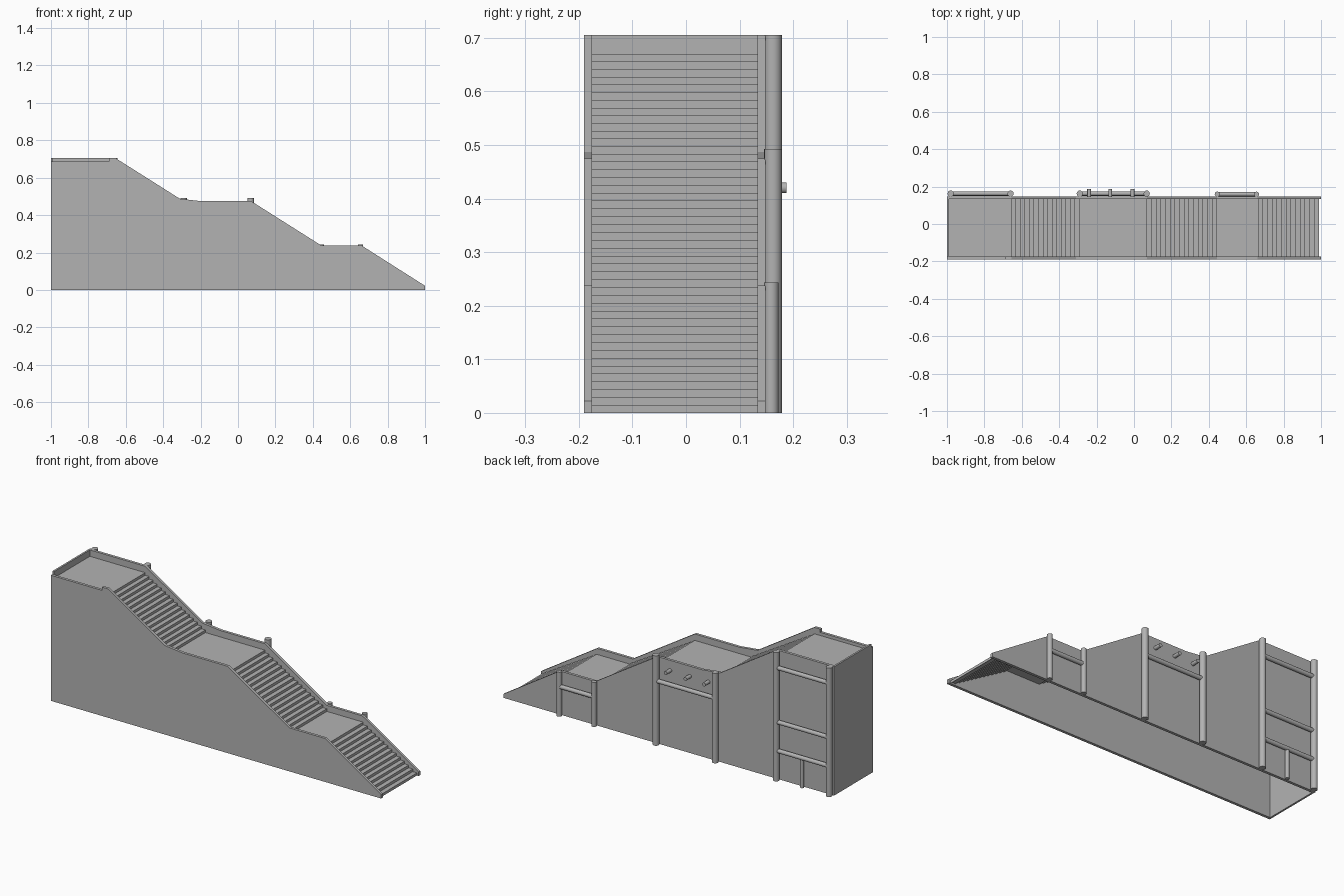
import bpy, bmesh
from mathutils import Vector

cube = bpy.data.objects.get("Cube")
if cube:
    bpy.data.objects.remove(cube, do_unlink=True)

grey = bpy.data.materials.new("plain grey")
grey.use_nodes = True
grey.diffuse_color = (0.45, 0.45, 0.45, 1)
grey.node_tree.nodes["Principled BSDF"].inputs["Base Color"].default_value = grey.diffuse_color


def finish(name, bm):
    bmesh.ops.recalc_face_normals(bm, faces=bm.faces[:])
    mesh = bpy.data.meshes.new(name)
    bm.to_mesh(mesh)
    bm.free()
    mesh.materials.append(grey)
    obj = bpy.data.objects.new(name, mesh)
    bpy.context.collection.objects.link(obj)
    return obj


def slab(name, profile, y0, y1):
    """Extrude an x-z outline from y0 to y1."""
    bm = bmesh.new()
    face = bm.faces.new([bm.verts.new((x, y0, z)) for x, z in profile])
    out = bmesh.ops.extrude_face_region(bm, geom=[face])
    verts = [g for g in out["geom"] if isinstance(g, bmesh.types.BMVert)]
    bmesh.ops.translate(bm, verts=verts, vec=(0, y1 - y0, 0))
    return finish(name, bm)


def rod(name, start, end, radius):
    """Round bar between two points."""
    a, b = Vector(start), Vector(end)
    bm = bmesh.new()
    bmesh.ops.create_cone(bm, cap_ends=True, segments=20, radius1=radius,
                          radius2=radius, depth=(b - a).length)
    bmesh.ops.rotate(bm, verts=bm.verts[:],
                     matrix=(b - a).to_track_quat('Z', 'Y').to_matrix())
    bmesh.ops.translate(bm, verts=bm.verts[:], vec=(a + b) / 2)
    for f in bm.faces:
        f.smooth = len(f.verts) == 4
    for e in bm.edges:
        e.smooth = all(f.smooth for f in e.link_faces)
    return finish(name, bm)


# Side walls following the descent
FRONT, BACK, WALL = -0.19, 0.148, 0.015
descent = [(-0.655, 0.705), (-0.31, 0.487), (-0.2, 0.475), (0.07, 0.475),
           (0.445, 0.238), (0.66, 0.238), (1, 0.022), (1, 0)]
slab("back_wall", [(-1, 0), (-1, 0.705)] + descent, BACK - WALL, BACK)
slab("front_wall", [(-1, 0), (-1, 0.687), (-0.69, 0.687), (-0.69, 0.705)] + descent,
     FRONT, FRONT + WALL)
slab("end_wall", [(-1, 0), (-1, 0.705), (-0.99, 0.705), (-0.99, 0)],
     FRONT + WALL, BACK - WALL)

# Landings and flights as one thin stepped sheet
top = [(-0.99, 0.67)]
for x0, z0, x1, z1, steps in ((-0.655, 0.67, -0.29, 0.44, 16),
                              (0.07, 0.44, 0.445, 0.205, 16),
                              (0.665, 0.205, 0.99, 0.0, 14)):
    run, rise = (x1 - x0) / (steps - 1), (z0 - z1) / steps
    for i in range(steps):
        x = x0 + run * i
        top += [(x, z0 - rise * i), (x, z0 - rise * (i + 1))]
THICK = 0.006
under = [(x - THICK, max(z - THICK, 0)) for x, z in top[1:-1]]
slab("stairs_and_landings", top + under[::-1] + [(-0.99, 0.67 - THICK)],
     FRONT + WALL, BACK - WALL)

# Frames on the back: post positions, height, post radius, rail heights
frames = {
    "upper": (-0.98, -0.66, 0.705, 0.0165, (0.617, 0.32, 0.163)),
    "middle": (-0.29, 0.068, 0.492, 0.0165, (0.35,)),
    "lower": (0.445, 0.655, 0.243, 0.0135, (0.16,)),
}
for name, (xa, xb, height, radius, rails) in frames.items():
    y = BACK + radius - 0.002
    for side, x in (("right", xa), ("left", xb)):
        rod(f"{name}_{side}_post", (x, y, 0), (x, y, height), radius)
    for i, z in enumerate(rails):
        rod(f"{name}_rail_{i + 1}", (xa, y, z), (xb, y, z), 0.0115)

# Short prop under the lowest upper rail
rod("short_prop", (-0.815, 0.16, 0), (-0.815, 0.16, 0.163), 0.01)

# Pegs on the back wall
for i, x in enumerate((-0.24, -0.127, -0.008)):
    rod(f"peg_{i + 1}", (x, BACK - 0.005, 0.42), (x, 0.188, 0.42), 0.01)
